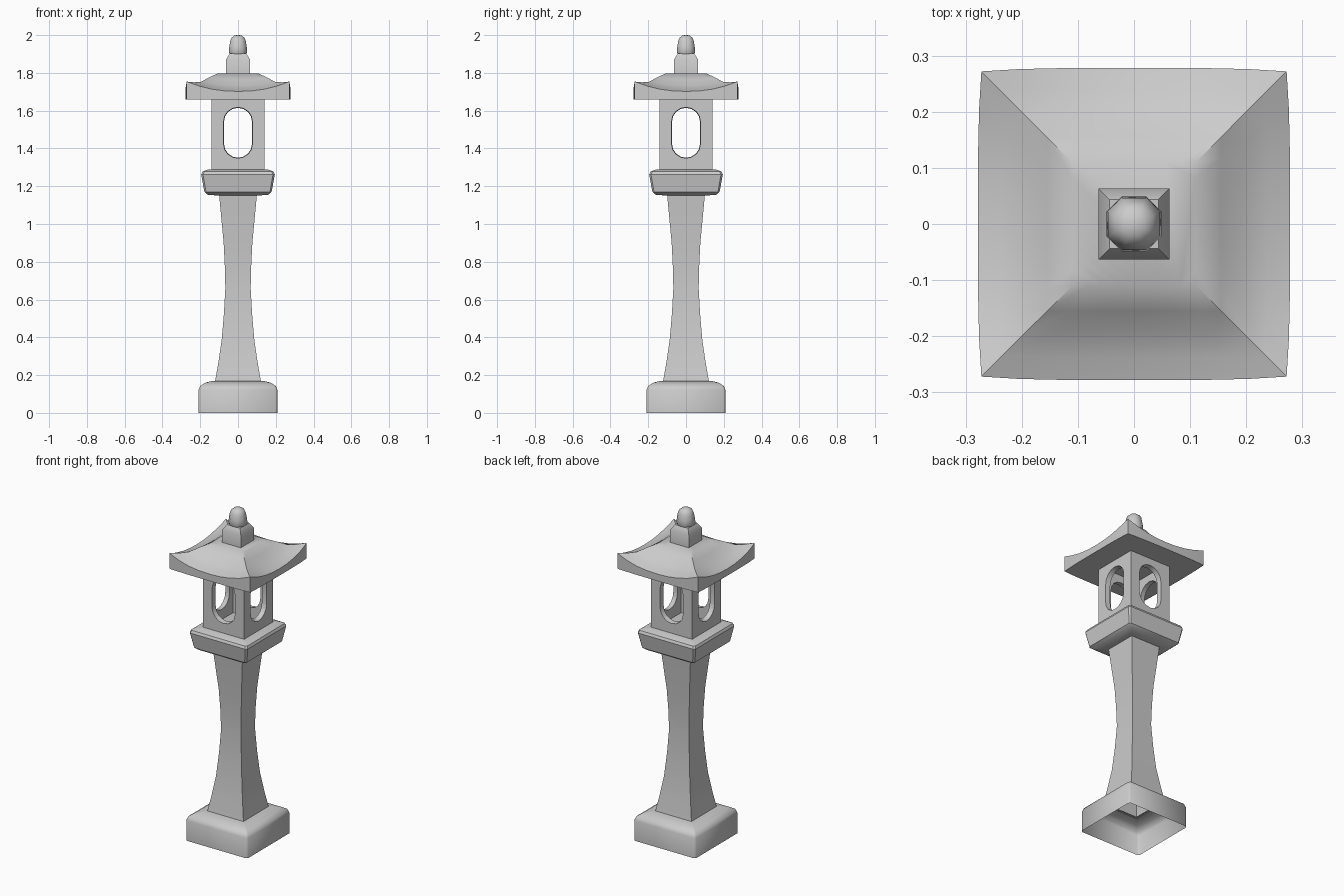
import bpy, bmesh, math

if "Cube" in bpy.data.objects:
    bpy.data.objects.remove(bpy.data.objects["Cube"])


def finish(name, bm, angle=35):
    bmesh.ops.remove_doubles(bm, verts=bm.verts, dist=1e-5)
    bmesh.ops.recalc_face_normals(bm, faces=bm.faces)
    mesh = bpy.data.meshes.new(name)
    bm.to_mesh(mesh)
    bm.free()
    ob = bpy.data.objects.new(name, mesh)
    bpy.context.collection.objects.link(ob)
    bpy.ops.object.select_all(action='DESELECT')
    ob.select_set(True)
    bpy.context.view_layer.objects.active = ob
    bpy.ops.object.shade_smooth_by_angle(angle=math.radians(angle))


def bridge(bm, a, b):
    n = len(a)
    for i in range(n):
        bm.faces.new((a[i], a[(i + 1) % n], b[(i + 1) % n], b[i]))


def square_ring(h, cut):
    # square of half width h, corners chamfered by the fraction cut
    if cut == 0:
        return [(h, -h), (h, h), (-h, h), (-h, -h)]
    k = h * (1 - cut)
    return [(h, -k), (h, k), (k, h), (-k, h), (-h, k), (-h, -k), (-k, -h), (k, -h)]


def loft(name, profile, cut=0.0, bottom=True, top=True, angle=35):
    bm = bmesh.new()
    rings = [[bm.verts.new((x, y, z)) for x, y in square_ring(h, cut)] for h, z in profile]
    for a, b in zip(rings, rings[1:]):
        bridge(bm, a, b)
    if bottom:
        bm.faces.new(rings[0])
    if top:
        bm.faces.new(rings[-1])
    finish(name, bm, angle)


# hollow foot, open underneath
loft("base", [(.208, 0), (.208, .122), (.2, .143), (.172, .16), (.14, .168), (.115, .17)],
     cut=.05, bottom=False, top=False, angle=50)

# waisted square post
loft("post", [(.122, .165), (.105, .26), (.087, .38), (.075, .52), (.067, .66),
              (.07, .78), (.076, .9), (.1, 1.155)], bottom=False, top=False)

# flared platform
loft("platform", [(.1, 1.15), (.16, 1.155), (.178, 1.17), (.195, 1.262), (.188, 1.277),
                  (.165, 1.287), (.13, 1.29)], cut=.05)

# lantern box: four walls, each with a rounded slot window
bm = bmesh.new()
Z0, Z1, ZC, R, STRAIGHT = 1.285, 1.662, 1.483, .077, .058


def wall_rings(w, r):
    slot, rect = [], []
    for i in range(4):
        for j in range(5):
            a = (i * 90 + j * 22.5) * math.pi / 180
            c, s = math.cos(a), math.sin(a)
            up = i < 2
            slot.append((r * c, ZC + r * s + (STRAIGHT if up else -STRAIGHT)))
            m = max(abs(c), abs(s))
            zc = ZC + (STRAIGHT if up else -STRAIGHT)
            edge = (Z1 - zc) if up else (zc - Z0)
            rect.append((w * c / m, zc + edge * s / m))
    # the two side points at the top of each arc coincide; drop repeats
    keep = [i for i in range(20) if i not in (5, 15)]
    return [slot[i] for i in keep], [rect[i] for i in keep]


for k in range(4):
    a = k * math.pi / 2
    c, s = math.cos(a), math.sin(a)

    def ring(pts, d):
        return [bm.verts.new((x * c + d * s, x * s - d * c, z)) for x, z in pts]

    slot, rect = wall_rings(.139, R)
    small, inner = wall_rings(.109, R - .003)
    loops = [ring(rect, .139), ring(slot, .139), ring(small, .109), ring(inner, .109)]
    for p, q in zip(loops, loops[1:]):
        bridge(bm, p, q)
finish("lantern_box", bm)

# concave roof with raised corners: half width, bow of sides, mid height, corner lift
bm = bmesh.new()
rows = [(.272, .006, 1.66, 0), (.272, .006, 1.702, .052), (.235, .003, 1.715, .035),
        (.195, 0, 1.733, .02), (.155, 0, 1.765, .01), (.11, 0, 1.796, 0)]
rings = []
N = 8
for h, bow, z, lift in rows:
    ring = []
    for k in range(4):
        a = k * math.pi / 2
        for i in range(N):
            t = -1 + 2 * i / N
            x, d = h * t, h + bow * (1 - t ** 4)
            ring.append(bm.verts.new((x * math.cos(a) + d * math.sin(a),
                                      x * math.sin(a) - d * math.cos(a),
                                      z + lift * abs(t) ** 2.2)))
    rings.append(ring)
for p, q in zip(rings, rings[1:]):
    bridge(bm, p, q)
bm.faces.new(rings[0])
bm.faces.new(rings[-1])
finish("roof", bm)

# finial block and rounded bud
loft("finial_block", [(.063, 1.79), (.063, 1.872), (.044, 1.902)])
loft("finial_bud", [(.043, 1.898), (.049, 1.91), (.046, 1.94), (.041, 1.97),
                    (.033, 1.987), (.02, 1.997), (.006, 2.0)], cut=.55, angle=60)
